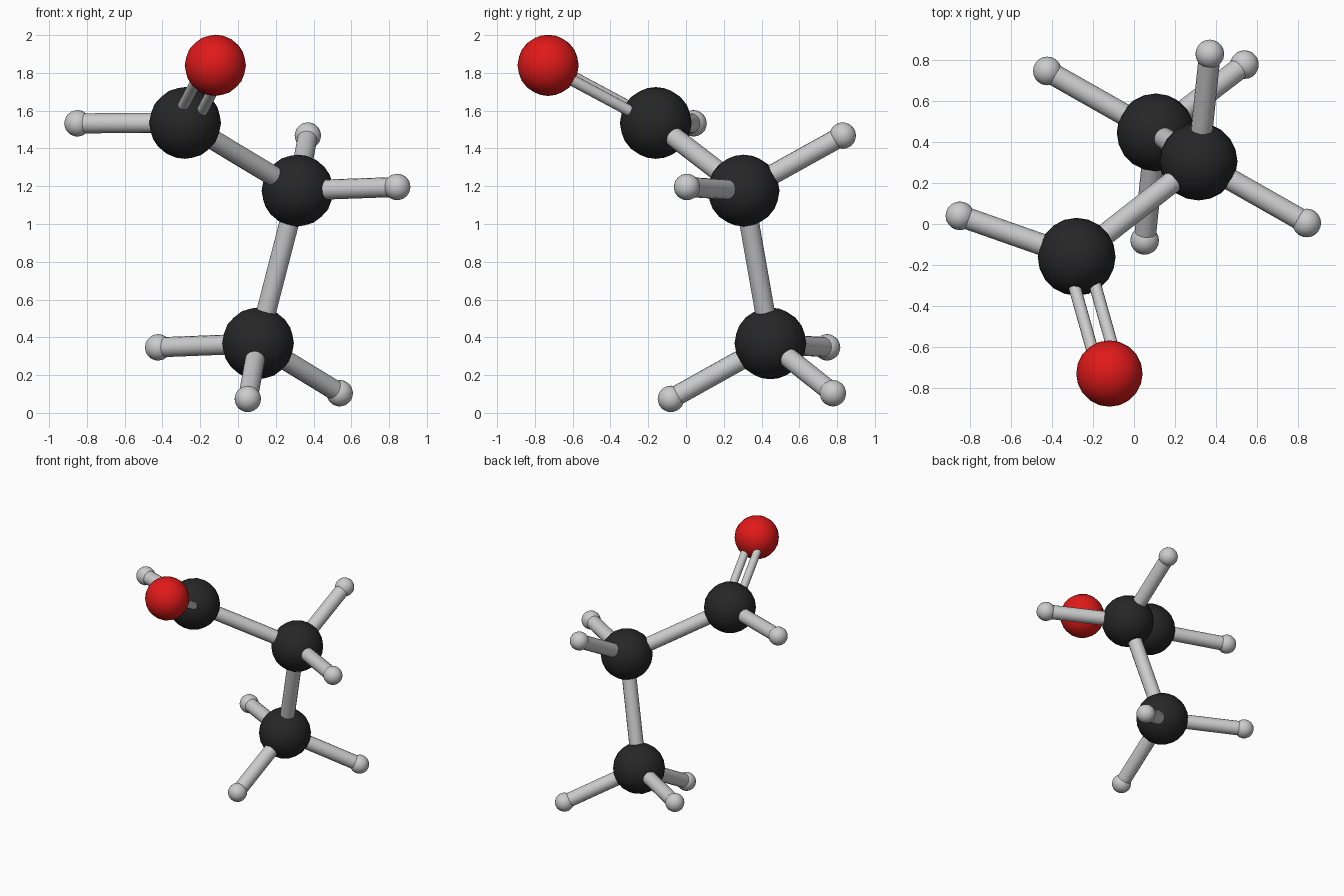
import bpy
from mathutils import Vector

if "Cube" in bpy.data.objects:
    bpy.data.objects.remove(bpy.data.objects["Cube"])


def paint(name, color):
    m = bpy.data.materials.new(name)
    m.diffuse_color = color
    m.use_nodes = True
    m.node_tree.nodes["Principled BSDF"].inputs["Base Color"].default_value = m.diffuse_color
    return m


black = paint("black", (0.02, 0.02, 0.02, 1))
red = paint("red", (0.75, 0.01, 0.01, 1))


# Ball at an atom position
def atom(name, pos, radius, mat=None):
    bpy.ops.mesh.primitive_ico_sphere_add(subdivisions=3, radius=radius, location=pos)
    ob = bpy.context.object
    ob.name = name
    bpy.ops.object.shade_smooth()
    if mat:
        ob.data.materials.append(mat)


# Round stick between two atom centres
def bond(name, a, b, radius=0.053, offset=Vector()):
    d = b - a
    bpy.ops.mesh.primitive_cylinder_add(
        vertices=16, radius=radius, depth=d.length, location=(a + b) / 2 + offset,
        rotation=d.to_track_quat('Z', 'Y').to_euler())
    bpy.context.object.name = name
    bpy.ops.object.shade_smooth_by_angle()


oxygen = Vector((-0.12, -0.73, 1.84))
carbons = [Vector((-0.28, -0.16, 1.535)),
           Vector((0.315, 0.305, 1.177)),
           Vector((0.106, 0.447, 0.368))]
# Hydrogens grouped by the carbon that holds them
hydrogens = [
    [(-0.85, 0.04, 1.533)],
    [(0.37, 0.83, 1.468), (0.843, 0.005, 1.196)],
    [(-0.423, 0.747, 0.347), (0.052, -0.08, 0.074), (0.539, 0.778, 0.104)],
]

# Carbon chain
for i, c in enumerate(carbons):
    atom(f"carbon_{i + 1}", c, 0.19, black)
    if i:
        bond(f"chain_bond_{i}", carbons[i - 1], c)
    for j, h in enumerate(hydrogens[i]):
        h = Vector(h)
        atom(f"hydrogen_{i + 1}_{j + 1}", h, 0.07)
        bond(f"hydrogen_bond_{i + 1}_{j + 1}", c, h)

# Oxygen with its double bond, both sticks in the plane of the end group
atom("oxygen", oxygen, 0.162, red)
axis = (oxygen - carbons[0]).normalized()
side = Vector(hydrogens[0][0]) - carbons[0]
side = (side - axis * side.dot(axis)).normalized()
for k, s in enumerate((-1, 1)):
    bond(f"double_bond_{k + 1}", carbons[0], oxygen, 0.03, side * s * 0.052)
